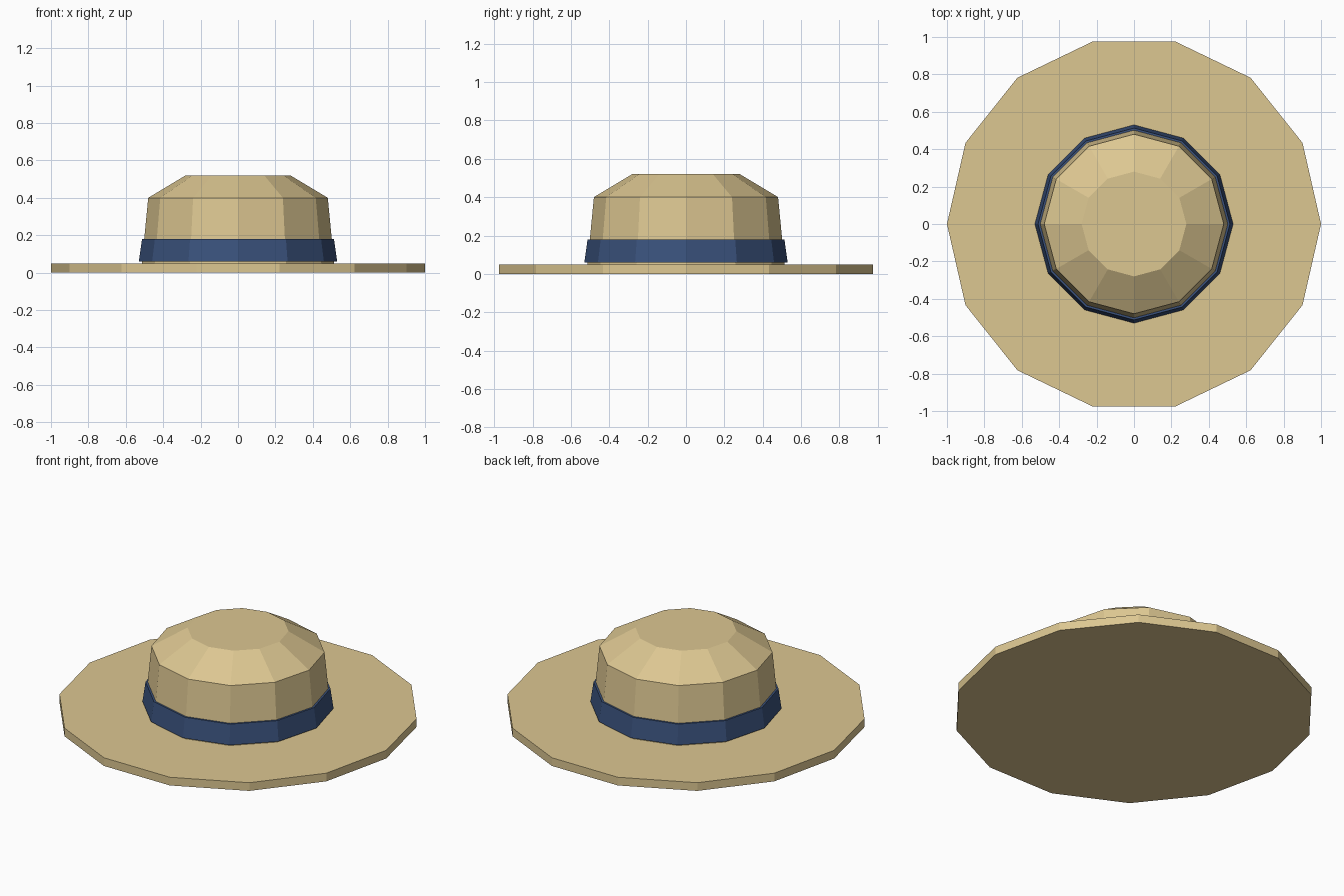
import bpy
import math

cube = bpy.data.objects.get("Cube")
if cube:
    bpy.data.objects.remove(cube, do_unlink=True)


def make_material(name, color):
    mat = bpy.data.materials.new(name)
    mat.use_nodes = True
    mat.diffuse_color = (*color, 1)
    mat.node_tree.nodes["Principled BSDF"].inputs["Base Color"].default_value = (*color, 1)
    return mat


def lathe(name, sides, profile, mat):
    """Flat-shaded, capped solid from (radius, height) rings, bottom to top."""
    verts = [(r * math.cos(math.tau * i / sides), r * math.sin(math.tau * i / sides), z)
             for r, z in profile for i in range(sides)]
    faces = [tuple(reversed(range(sides)))]
    for k in range(len(profile) - 1):
        a, b = k * sides, (k + 1) * sides
        for i in range(sides):
            j = (i + 1) % sides
            faces.append((a + i, a + j, b + j, b + i))
    faces.append(tuple(range(len(verts) - sides, len(verts))))
    mesh = bpy.data.meshes.new(name)
    mesh.from_pydata(verts, [], faces)
    mesh.materials.append(mat)
    obj = bpy.data.objects.new(name, mesh)
    bpy.context.collection.objects.link(obj)
    return obj


straw = make_material("straw", (0.72, 0.57, 0.285))
navy = make_material("navy ribbon", (0.042, 0.083, 0.2))

# Wide flat brim
lathe("brim", 14, [(1.0, 0.0), (1.0, 0.05)], straw)

# Tapered crown with a bevelled flat top
lathe("crown", 12, [(0.515, 0.04), (0.48, 0.4), (0.28, 0.52)], straw)

# Ribbon around the foot of the crown
lathe("hat_band", 12, [(0.53, 0.06), (0.513, 0.18)], navy)
